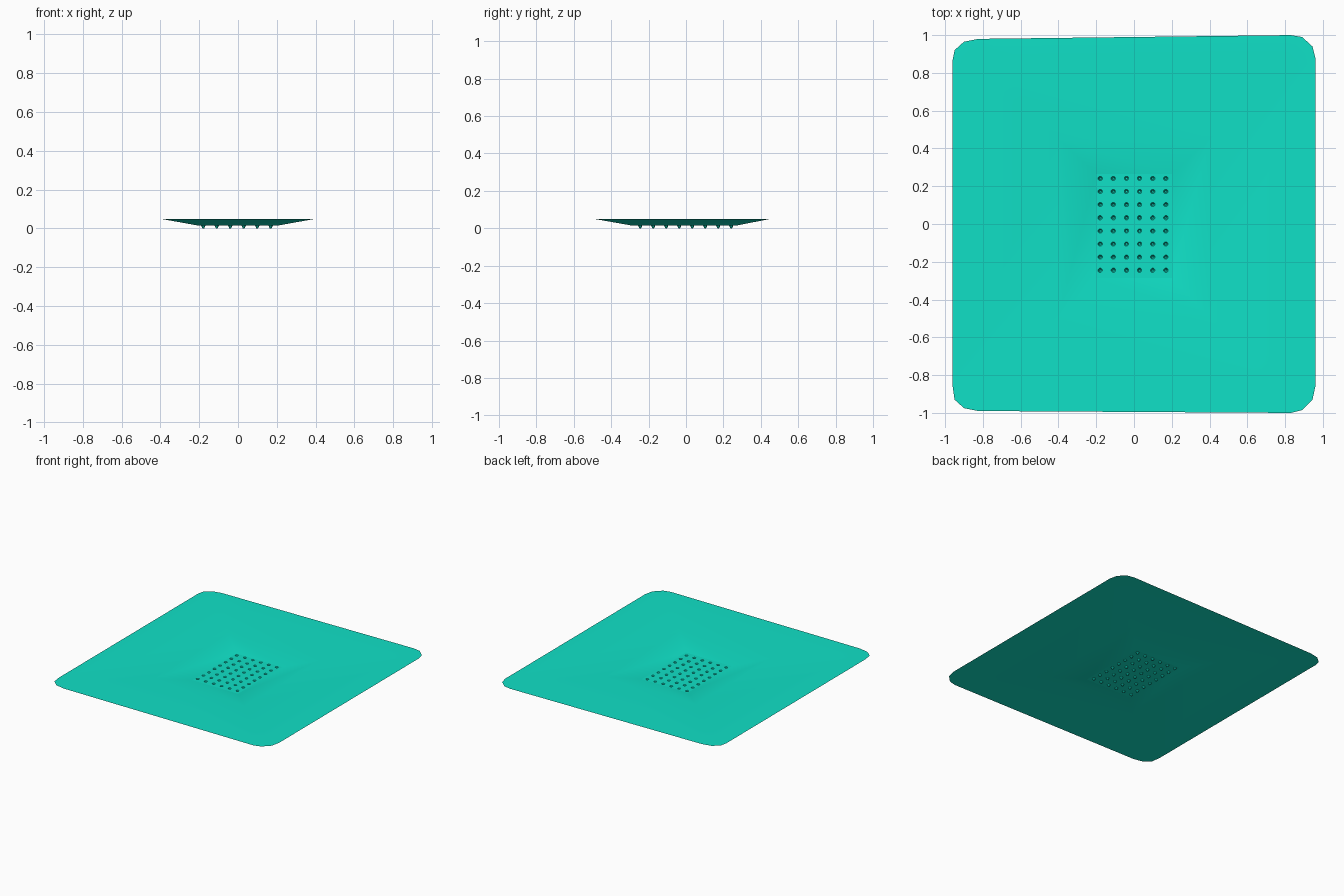
import bpy, bmesh, math

if "Cube" in bpy.data.objects:
    bpy.data.objects.remove(bpy.data.objects["Cube"])

Z_TOP, Z_FLOOR = 0.05, 0.014
FX = (-0.20, 0.20)      # recess floor extent
FY = (-0.285, 0.265)
RX = (-0.40, 0.40)      # recess rim extent
RY = (-0.49, 0.45)

mat = bpy.data.materials.new("turquoise")
mat.diffuse_color = (0.005, 0.75, 0.57, 1)
mat.use_nodes = True
mat.node_tree.nodes["Principled BSDF"].inputs["Base Color"].default_value = mat.diffuse_color


def finish(bm, name, smooth):
    me = bpy.data.meshes.new(name)
    bm.normal_update()
    bm.to_mesh(me)
    bm.free()
    me.materials.append(mat)
    me.polygons.foreach_set("use_smooth", [smooth] * len(me.polygons))
    ob = bpy.data.objects.new(name, me)
    bpy.context.collection.objects.link(ob)
    return ob


def rect(xr, yr):
    return [(xr[0], yr[0]), (xr[1], yr[0]), (xr[1], yr[1]), (xr[0], yr[1])]


# Thin sheet: flat border with rounded corners, sloping into the recess
bm = bmesh.new()
corners = [  # counter-clockwise arcs, one per corner
    [(-0.96, -0.86), (-0.95, -0.93), (-0.90, -0.975), (-0.825, -0.99)],
    [(0.83, -1.0), (0.89, -0.985), (0.945, -0.93), (0.96, -0.86)],
    [(0.96, 0.88), (0.945, 0.94), (0.89, 0.99), (0.83, 1.0)],
    [(-0.825, 0.98), (-0.90, 0.965), (-0.95, 0.92), (-0.96, 0.87)],
]
arcs = [[bm.verts.new((x, y, Z_TOP)) for x, y in arc] for arc in corners]
rim = [bm.verts.new((x, y, Z_TOP)) for x, y in rect(RX, RY)]
low = [bm.verts.new((x, y, Z_FLOOR)) for x, y in rect(FX, FY)]
for i in range(4):
    j = (i + 1) % 4
    for a, b in zip(arcs[i], arcs[i][1:]):
        bm.faces.new((rim[i], a, b))
    bm.faces.new((rim[i], arcs[i][-1], arcs[j][0], rim[j]))
    bm.faces.new((low[i], rim[i], rim[j], low[j]))
finish(bm, "sloped_sheet", True)

# Recess floor: 6 x 8 cells, each with a small dimple pressed downwards
NX, NY, SIDES = 6, 8, 8
STEP, X0, Y0 = 0.0695, -0.179, -0.245
xs = [FX[0]] + [X0 + STEP * (i - 0.5) for i in range(1, NX)] + [FX[1]]
ys = [FY[0]] + [Y0 + STEP * (j - 0.5) for j in range(1, NY)] + [FY[1]]

bm = bmesh.new()
grid = [[bm.verts.new((x, y, Z_FLOOR)) for y in ys] for x in xs]


def ring(cx, cy, r, z):
    return [bm.verts.new((cx + r * math.cos(math.tau * (k + 0.5) / SIDES),
                          cy + r * math.sin(math.tau * (k + 0.5) / SIDES), z))
            for k in range(SIDES)]


for i in range(NX):
    for j in range(NY):
        cx, cy = X0 + STEP * i, Y0 + STEP * j
        top = ring(cx, cy, 0.012, Z_FLOOR)
        tip = ring(cx, cy, 0.005, 0.0)
        # corners in the order of the ring angles 45, 135, 225, 315 degrees
        cell = [grid[i + 1][j + 1], grid[i][j + 1], grid[i][j], grid[i + 1][j]]
        for q in range(4):
            a, b, c = top[2 * q], top[2 * q + 1], top[(2 * q + 2) % SIDES]
            bm.faces.new((cell[q], b, a))
            bm.faces.new((cell[q], cell[(q + 1) % 4], c, b))
        for k in range(SIDES):
            n = (k + 1) % SIDES
            bm.faces.new((top[k], top[n], tip[n], tip[k]))
        bm.faces.new(tip)
finish(bm, "dimpled_floor", False)
